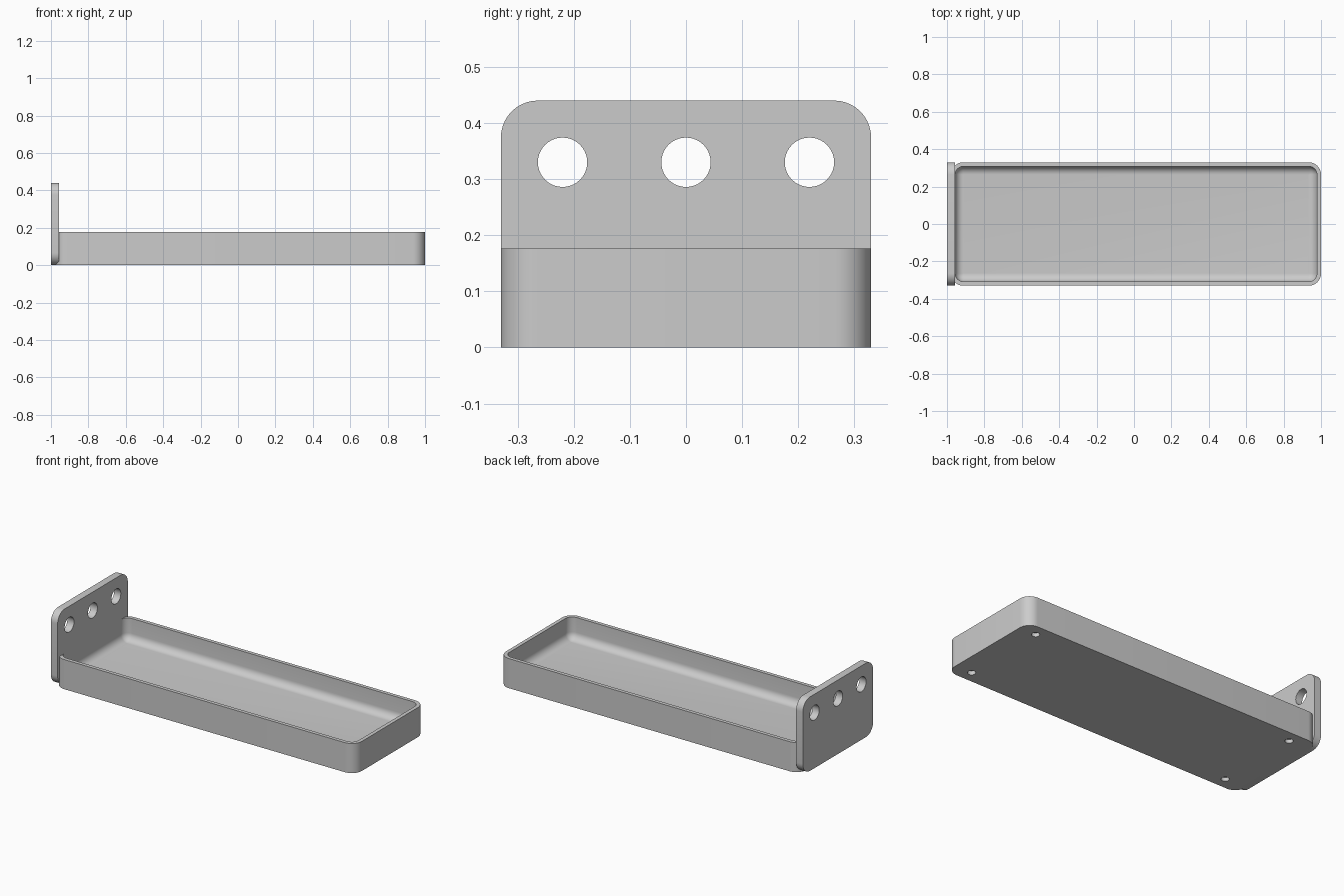
import bpy, bmesh
from math import sin, cos, pi, radians
from mathutils import Matrix

if "Cube" in bpy.data.objects:
    bpy.data.objects.remove(bpy.data.objects["Cube"], do_unlink=True)

MM = 0.022  # model units per design millimetre

grey = bpy.data.materials.new("plain grey")
grey.use_nodes = True
grey.diffuse_color = (0.6, 0.6, 0.6, 1)
grey.node_tree.nodes["Principled BSDF"].inputs["Base Color"].default_value = (0.6, 0.6, 0.6, 1)


def rounded_rect(a0, a1, b0, b1, r, steps=10):
    """Counter-clockwise outline of a rectangle with round corners."""
    pts = []
    corners = [(a1 - r, b1 - r), (a0 + r, b1 - r), (a0 + r, b0 + r), (a1 - r, b0 + r)]
    for q, (ca, cb) in enumerate(corners):
        for i in range(steps + 1):
            t = (q + i / steps) * pi / 2
            pts.append((ca + r * cos(t), cb + r * sin(t)))
    return pts


def loft(name, loops):
    """Skin a stack of matching loops and cap both ends."""
    bm = bmesh.new()
    rings = [[bm.verts.new(p) for p in loop] for loop in loops]
    n = len(rings[0])
    for lo, hi in zip(rings, rings[1:]):
        for i in range(n):
            j = (i + 1) % n
            bm.faces.new((lo[i], lo[j], hi[j], hi[i]))
    bm.faces.new(rings[0][::-1])
    bm.faces.new(rings[-1])
    bmesh.ops.remove_doubles(bm, verts=bm.verts, dist=1e-5)
    bmesh.ops.recalc_face_normals(bm, faces=bm.faces)
    mesh = bpy.data.meshes.new(name)
    bm.to_mesh(mesh)
    bm.free()
    obj = bpy.data.objects.new(name, mesh)
    bpy.context.collection.objects.link(obj)
    mesh.materials.append(grey)
    return obj


def drill(obj, name, centres, radius, depth, rotation):
    """Cut round holes with one joined set of cylinders."""
    bm = bmesh.new()
    for c in centres:
        bmesh.ops.create_cone(bm, cap_ends=True, segments=40, radius1=radius, radius2=radius,
                              depth=depth, matrix=Matrix.Translation(c) @ rotation)
    mesh = bpy.data.meshes.new(name)
    bm.to_mesh(mesh)
    bm.free()
    mesh.materials.append(grey)
    cutter = bpy.data.objects.new(name, mesh)
    bpy.context.collection.objects.link(cutter)
    mod = obj.modifiers.new("holes", 'BOOLEAN')
    mod.operation, mod.solver, mod.object = 'DIFFERENCE', 'EXACT', cutter
    bpy.context.view_layer.objects.active = obj
    bpy.ops.object.modifier_apply(modifier=mod.name)
    bpy.data.objects.remove(cutter, do_unlink=True)


# Tray: outer wall, rim, inner wall, rounded inside edge, floor
X0, X1, W = -1 + MM, 1, 15 * MM
HEIGHT, FLOOR, FILLET = 8 * MM, 2 * MM, 2 * MM


def tray_loop(inset, z):
    r = max(3 * MM - inset, 0.0005)
    return [(x, y, z) for x, y in
            rounded_rect(X0 + inset, X1 - inset, -W + inset, W - inset, r)]


loops = [tray_loop(0, 0), tray_loop(0, HEIGHT), tray_loop(MM, HEIGHT)]
for k in range(9):
    t = k / 8 * pi / 2
    loops.append(tray_loop(MM + FILLET * (1 - cos(t)), FLOOR + FILLET * (1 - sin(t))))
tray = loft("tray", loops)

# Four shallow round recesses under the tray
drill(tray, "foot_recesses", [(x, y, 0) for x in (-0.84, 0.89) for y in (-0.26, 0.26)],
      MM, 2 * MM, Matrix())

# Upright mounting plate with three through holes
outline = rounded_rect(-W, W, 0, 20 * MM, 3 * MM)
plate = loft("mounting_plate", [[(x, y, z) for y, z in outline] for x in (-1, -1 + 2 * MM)])
drill(plate, "plate_holes", [(-1 + MM, y, 15 * MM) for y in (-10 * MM, 0, 10 * MM)],
      2 * MM, 0.2, Matrix.Rotation(pi / 2, 4, 'Y'))

# Smooth rounded walls, crisp edges
for obj in (tray, plate):
    bpy.ops.object.select_all(action='DESELECT')
    obj.select_set(True)
    bpy.context.view_layer.objects.active = obj
    bpy.ops.object.shade_smooth_by_angle(angle=radians(30))
